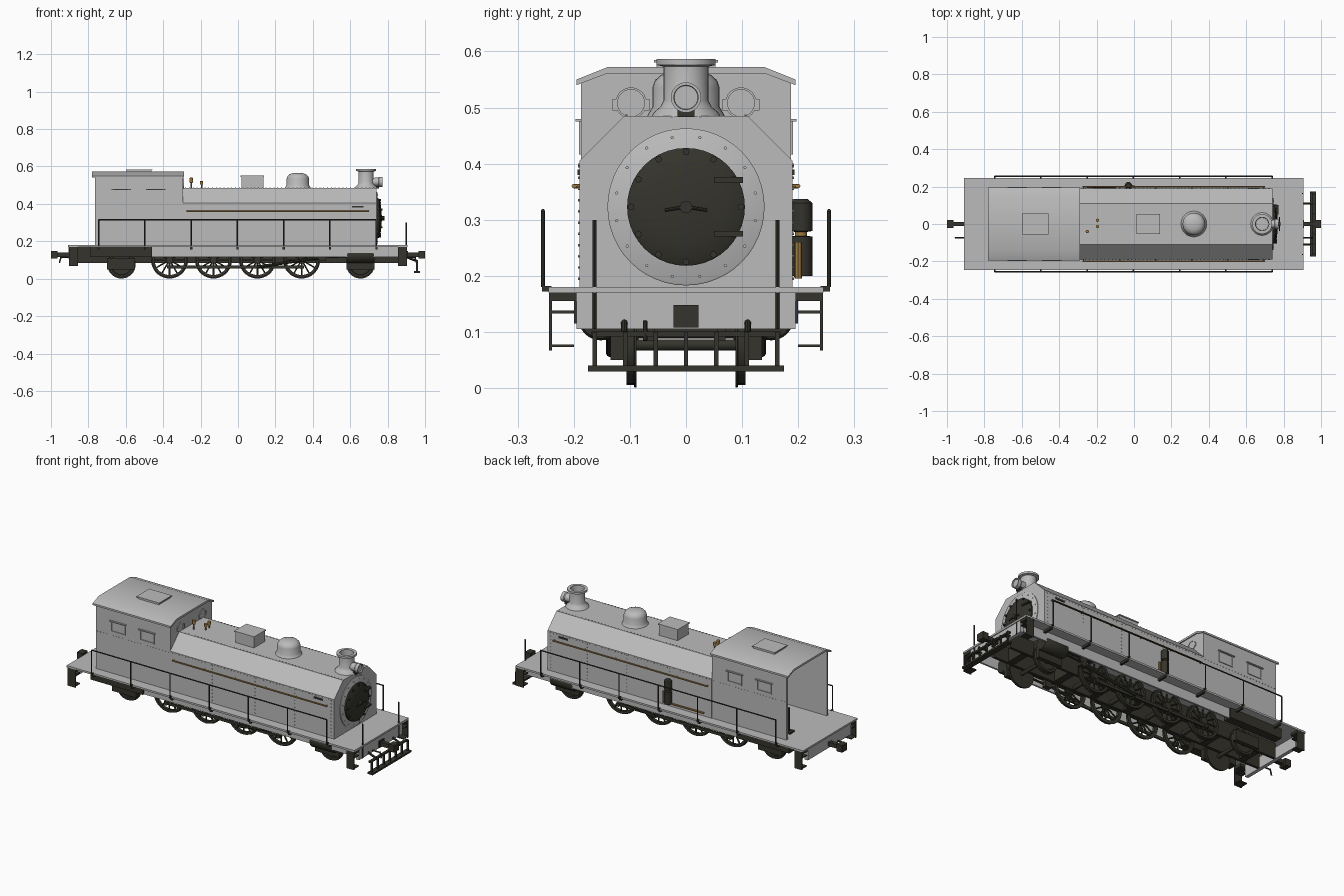
import bpy, bmesh, math
from mathutils import Vector, Matrix


def material(name, col):
    m = bpy.data.materials.new(name)
    m.diffuse_color = (*col, 1)
    return m


GREY = material("light grey", (0.50, 0.50, 0.50))
DARK = material("charcoal", (0.035, 0.034, 0.025))
BRASS = material("brass", (0.36, 0.20, 0.05))
SIDES = (-1, 1)
X, Y, Z = Vector((1, 0, 0)), Vector((0, 1, 0)), Vector((0, 0, 1))


class Part:
    """Collects simple solids into one mesh object."""

    def __init__(self):
        self.bm = bmesh.new()

    def box(self, x0, x1, y0, y1, z0, z1):
        m = Matrix.Translation(((x0 + x1) / 2, (y0 + y1) / 2, (z0 + z1) / 2))
        m = m @ Matrix.Diagonal((abs(x1 - x0), abs(y1 - y0), abs(z1 - z0), 1))
        bmesh.ops.create_cube(self.bm, size=1, matrix=m)

    def lathe(self, origin, axis, profile, seg=32):
        """Revolve (radius, height) points round an axis, capping the ends."""
        q = axis.to_track_quat('Z', 'Y')
        rings = []
        for r, h in profile:
            rings.append([self.bm.verts.new(Vector(origin) + q @ Vector(
                (r * math.cos(2 * math.pi * i / seg), r * math.sin(2 * math.pi * i / seg), h)))
                for i in range(seg)])
        for a, b in zip(rings, rings[1:]):
            for i in range(seg):
                j = (i + 1) % seg
                self.bm.faces.new((a[i], a[j], b[j], b[i]))
        self.bm.faces.new(rings[0][::-1])
        self.bm.faces.new(rings[-1])

    def rod(self, p0, p1, r, seg=8):
        d = Vector(p1) - Vector(p0)
        self.lathe(p0, d.normalized(), [(r, 0), (r, d.length)], seg)

    def prism(self, x0, x1, outline):
        """Extrude a (y, z) outline along x."""
        a = [self.bm.verts.new((x0, y, z)) for y, z in outline]
        b = [self.bm.verts.new((x1, y, z)) for y, z in outline]
        n = len(a)
        self.bm.faces.new(a)
        self.bm.faces.new(b[::-1])
        for i in range(n):
            self.bm.faces.new((a[i], b[i], b[(i + 1) % n], a[(i + 1) % n]))

    def done(self, name, mat):
        bmesh.ops.recalc_face_normals(self.bm, faces=self.bm.faces)
        me = bpy.data.meshes.new(name)
        self.bm.to_mesh(me)
        self.bm.free()
        me.materials.append(mat)
        ob = bpy.data.objects.new(name, me)
        bpy.context.collection.objects.link(ob)
        bpy.ops.object.select_all(action='DESELECT')
        ob.select_set(True)
        bpy.context.view_layer.objects.active = ob
        bpy.ops.object.shade_smooth_by_angle(angle=math.radians(35))
        return ob


# Running deck, end beams and side valances
p = Part()
p.box(-0.91, 0.905, -0.245, 0.245, 0.17, 0.18)
for x0, x1 in ((0.88, 0.9), (-0.905, -0.885)):
    p.box(x0, x1, -0.195, 0.195, 0.105, 0.17)
for s in SIDES:
    p.box(-0.46, 0.88, s * 0.18, s * 0.19, 0.115, 0.17)
p.done("deck", GREY)

# Inner frame, rear side tanks and deck brackets
p = Part()
for s in SIDES:
    p.box(-0.86, 0.86, s * 0.055, s * 0.07, 0.085, 0.17)
    p.box(-0.79, -0.46, s * 0.15, s * 0.2, 0.115, 0.17)
    for i in range(7):
        x = -0.745 + 0.2475 * i
        p.box(x - 0.006, x + 0.006, s * 0.19, s * 0.243, 0.157, 0.17)
    for x in (0.58, -0.7):
        p.box(x, x + 0.15, s * 0.112, s * 0.135, 0.05, 0.11)
for x in (-0.75, -0.5, -0.25, 0, 0.22, 0.45, 0.75):
    p.box(x - 0.02, x + 0.02, -0.06, 0.06, 0.09, 0.165)
p.done("frame", DARK)

# Body with sloped shoulders
p = Part()
p.prism(-0.295, 0.74, [(-0.19, 0.18), (-0.19, 0.405), (-0.11, 0.485),
                       (0.11, 0.485), (0.19, 0.405), (0.19, 0.18)])
p.lathe((0.735, 0, 0.323), X, [(0.14, 0), (0.14, 0.009), (0.137, 0.011)], 48)
p.done("boiler_casing", GREY)

# Rivets along seams and round the smokebox ring
p = Part()
for s in SIDES:
    for x in (-0.03, 0.24, 0.49, 0.72):
        for i in range(11):
            z = 0.195 + 0.02 * i
            p.rod((x, s * 0.189, z), (x, s * 0.1925, z), 0.0025, 6)
    for i in range(50):
        x = -0.28 + 0.0205 * i
        p.rod((x, s * 0.106, 0.484), (x, s * 0.106, 0.4875), 0.0025, 6)
        p.rod((x, s * 0.189, 0.398), (x, s * 0.1925, 0.398), 0.0025, 6)
    for i in range(24):
        x = -0.755 + 0.0195 * i
        p.rod((x, s * 0.186, 0.395), (x, s * 0.1895, 0.395), 0.0025, 6)
for i in range(16):
    a = 2 * math.pi * (i + 0.5) / 16
    y, z = 0.126 * math.cos(a), 0.323 + 0.126 * math.sin(a)
    p.rod((0.744, y, z), (0.749, y, z), 0.003, 6)
p.done("rivets", GREY)

# Domed smokebox door with clamps, hinges and handle
p = Part()
p.lathe((0.744, 0, 0.323), X, [(0.105, 0), (0.105, 0.01), (0.098, 0.014),
                               (0.07, 0.02), (0.035, 0.024), (0.004, 0.025)], 40)
p.rod((0.765, 0, 0.323), (0.782, 0, 0.323), 0.011, 16)
for s in SIDES:
    p.rod((0.778, 0, 0.323), (0.778, s * 0.038, 0.317), 0.003)
    p.box(0.75, 0.772, 0.05, 0.102, 0.323 + s * 0.048 - 0.005, 0.323 + s * 0.048 + 0.005)
for i in range(12):
    a = 2 * math.pi * i / 12
    y, z = 0.098 * math.cos(a), 0.323 + 0.098 * math.sin(a)
    p.rod((0.75, y, z), (0.765, y, z), 0.006)
p.done("smokebox_door", DARK)

# Chimney, dome, sand box and headlamp
p = Part()
p.lathe((0.685, 0, 0.483), Z, [(0.062, 0), (0.058, 0.008), (0.046, 0.018), (0.04, 0.03), (0.04, 0.09),
                               (0.053, 0.093), (0.053, 0.104), (0.036, 0.104), (0.034, 0.06)])
p.done("chimney", GREY)
p = Part()
p.lathe((0.32, 0, 0.483), Z, [(0.07, 0), (0.066, 0.008), (0.06, 0.018), (0.06, 0.052), (0.056, 0.064),
                              (0.045, 0.075), (0.028, 0.081), (0.003, 0.083)])
p.done("steam_dome", GREY)
p = Part()
p.box(0.018, 0.136, -0.05, 0.05, 0.483, 0.545)
p.box(0.014, 0.14, -0.054, 0.054, 0.545, 0.551)
p.done("sand_box", GREY)
p = Part()
p.lathe((0.715, 0, 0.518), X, [(0.021, 0), (0.023, 0.035), (0.027, 0.04), (0.027, 0.058),
                               (0.022, 0.058), (0.021, 0.052)], 24)
p.done("headlamp", GREY)
p = Part()
p.box(0.725, 0.755, -0.015, 0.015, 0.483, 0.497)
p.done("headlamp_bracket", DARK)

# Open-backed cab with window frames and awnings
p = Part()
p.prism(-0.31, -0.294, [(-0.183, 0.18), (-0.183, 0.545), (-0.14, 0.563),
                        (0.14, 0.563), (0.183, 0.545), (0.183, 0.18)])
for s in SIDES:
    p.box(-0.765, -0.295, s * 0.176, s * 0.187, 0.18, 0.547)
    for x in (-0.625, -0.44):
        p.box(x - 0.052, x + 0.052, s * 0.18, s * 0.197, 0.475, 0.48)
        p.box(x - 0.045, x + 0.045, s * 0.18, s * 0.191, 0.416, 0.422)
        for e in SIDES:
            p.box(x + e * 0.04, x + e * 0.045, s * 0.18, s * 0.191, 0.42, 0.477)
    p.lathe((-0.297, s * 0.098, 0.508), X, [(0.028, 0), (0.028, 0.007), (0.024, 0.007), (0.024, 0.004)], 24)
    for e in SIDES:
        y = s * 0.098 + e * 0.028
        p.box(-0.296, -0.289, y - 0.005, y + 0.005, 0.495, 0.515)
p.done("cab", GREY)
p = Part()
p.prism(-0.78, -0.288, [(-0.195, 0.54), (-0.195, 0.55), (-0.14, 0.572), (0.14, 0.572),
                        (0.195, 0.55), (0.195, 0.54), (0.14, 0.561), (-0.14, 0.561)])
p.box(-0.595, -0.462, -0.053, 0.053, 0.57, 0.58)
p.box(-0.6, -0.457, -0.057, 0.057, 0.58, 0.585)
p.done("cab_roof", GREY)
p = Part()
p.rod((-0.72, 0.1, 0.18), (-0.72, 0.1, 0.32), 0.006)
p.box(-0.74, -0.7, 0.08, 0.12, 0.18, 0.19)
p.done("brake_post", DARK)

# Brass handrails and whistles
p = Part()
for s in SIDES:
    p.rod((-0.275, s * 0.2, 0.36), (0.7, s * 0.2, 0.36), 0.004)
    for i in range(6):
        x = -0.27 + 0.193 * i
        p.rod((x, s * 0.188, 0.36), (x, s * 0.2, 0.36), 0.004)
p.done("body_handrails", BRASS)
p = Part()
for x, y, h in ((-0.25, -0.04, 0.058), (-0.195, 0.02, 0.04), (-0.195, -0.013, 0.04)):
    p.lathe((x, y, 0.483), Z, [(0.004, 0), (0.004, h * 0.5), (0.009, h * 0.55), (0.009, h * 0.95), (0.004, h)], 12)
p.done("whistles", BRASS)

# Deck railings and front posts
p = Part()
for s in SIDES:
    p.rod((-0.745, s * 0.255, 0.316), (0.738, s * 0.255, 0.316), 0.0035)
    for i in range(7):
        x = -0.745 + 0.2472 * i
        p.rod((x, s * 0.255, 0.18), (x, s * 0.255, 0.316), 0.0035)
        p.box(x - 0.004, x + 0.004, s * 0.24, s * 0.257, 0.172, 0.182)
    p.rod((0.9, s * 0.163, 0.105), (0.9, s * 0.163, 0.3), 0.0035)
    p.box(0.61, 0.67, s * 0.189, s * 0.193, 0.38, 0.39)
p.done("deck_railings", DARK)

# Corner steps
p = Part()
for e in SIDES:
    for s in SIDES:
        x0, x1 = e * 0.855, e * 0.903
        p.box(x0, x1, s * 0.239, s * 0.244, 0.067, 0.17)
        p.box(x0, x1, s * 0.195, s * 0.244, 0.155, 0.17)
        for z in (0.073, 0.133):
            p.box(x0, x1, s * 0.2, s * 0.244, z, z + 0.005)
p.done("corner_steps", DARK)

# Couplers with uncoupling lever, and front guard
p = Part()
for e in SIDES:
    p.box(e * 0.9, e * 0.965, -0.012, 0.012, 0.117, 0.14)
    p.box(e * 0.965, e * 1.0, -0.022, 0.022, 0.108, 0.148)
    p.rod((e * 0.9, -0.073, 0.115), (e * 0.945, -0.073, 0.115), 0.004)
    p.rod((e * 0.945, -0.073, 0.12), (e * 0.955, -0.073, 0.085), 0.004)
p.box(0.9, 0.908, -0.022, 0.022, 0.11, 0.147)
p.done("couplers", DARK)
p = Part()
p.box(0.94, 0.972, -0.175, 0.175, 0.03, 0.04)
p.box(0.94, 0.955, -0.168, 0.168, 0.092, 0.101)
for i in range(-3, 4):
    p.box(0.952, 0.962, i * 0.0543 - 0.004, i * 0.0543 + 0.004, 0.035, 0.1)
for s in SIDES:
    p.rod((0.89, s * 0.11, 0.12), (0.948, s * 0.11, 0.097), 0.006)
p.done("front_guard", DARK)

# Spoked driving wheels and solid carrying wheels
DRIVERS = (-0.366, -0.131, 0.104, 0.34)
p = Part()
for x in DRIVERS:
    p.rod((x, -0.1, 0.1), (x, 0.1, 0.1), 0.012, 12)
    for s in SIDES:
        c = (x, s * 0.088, 0.1)
        p.lathe(c, Y * s, [(0.08, 0.016), (0.08, 0), (0.099, 0), (0.099, 0.004), (0.094, 0.005),
                           (0.094, 0.018), (0.08, 0.018), (0.08, 0.016)], 36)
        # drop the flat caps so that the rim stays open between the spokes
        bmesh.ops.delete(p.bm, geom=[f for f in p.bm.faces if len(f.verts) == 36], context='FACES_ONLY')
        p.rod((x, s * 0.085, 0.1), (x, s * 0.11, 0.1), 0.02, 16)
        p.rod((x, s * 0.1, 0.063), (x, s * 0.128, 0.063), 0.011, 12)
        for i in range(12):
            a = math.pi * i / 6
            d = Vector((math.cos(a), 0, math.sin(a)))
            o = Vector((x, s * 0.097, 0.1))
            p.rod(o + d * 0.015, o + d * 0.083, 0.0045, 6)
p.done("driving_wheels", DARK)
p = Part()
for x in (-0.623, 0.655):
    p.rod((x, -0.1, 0.077), (x, 0.1, 0.077), 0.01, 12)
    for s in SIDES:
        p.lathe((x, s * 0.088, 0.077), Y * s, [(0.076, 0), (0.076, 0.004), (0.07, 0.005), (0.07, 0.018),
                                               (0.058, 0.018), (0.055, 0.012), (0.022, 0.012), (0.018, 0.022)])
p.done("carrying_wheels", DARK)

# Steam cylinders, connecting rods and slide bars
p = Part()
for s in SIDES:
    p.lathe((0.58, s * 0.152, 0.125), X, [(0.036, 0), (0.04, 0.006), (0.04, 0.144), (0.036, 0.15)], 24)
    p.box(0.6, 0.71, s * 0.06, s * 0.15, 0.1, 0.17)
    p.box(-0.38, 0.354, s * 0.114, s * 0.122, 0.055, 0.071)
    p.rod((0.104, s * 0.135, 0.063), (0.45, s * 0.135, 0.115), 0.008)
    p.box(0.43, 0.47, s * 0.125, s * 0.15, 0.095, 0.135)
    p.rod((0.45, s * 0.145, 0.115), (0.59, s * 0.145, 0.12), 0.006)
    p.box(0.39, 0.58, s * 0.135, s * 0.15, 0.135, 0.142)
p.done("cylinders_and_rods", DARK)

# Air pump with brass pipes on one side
p = Part()
p.lathe((-0.03, 0.205, 0.2), Z, [(0.02, 0), (0.02, 0.07), (0.008, 0.072), (0.008, 0.078),
                                 (0.02, 0.08), (0.02, 0.13), (0.012, 0.137)], 16)
p.done("air_pump", DARK)
p = Part()
p.rod((0.0, 0.2, 0.195), (0.0, 0.2, 0.26), 0.007)
p.rod((0.0, 0.2, 0.2), (-0.25, 0.197, 0.2), 0.005)
p.rod((-0.03, 0.205, 0.268), (-0.03, 0.205, 0.283), 0.011, 12)
p.done("pump_pipes", BRASS)
